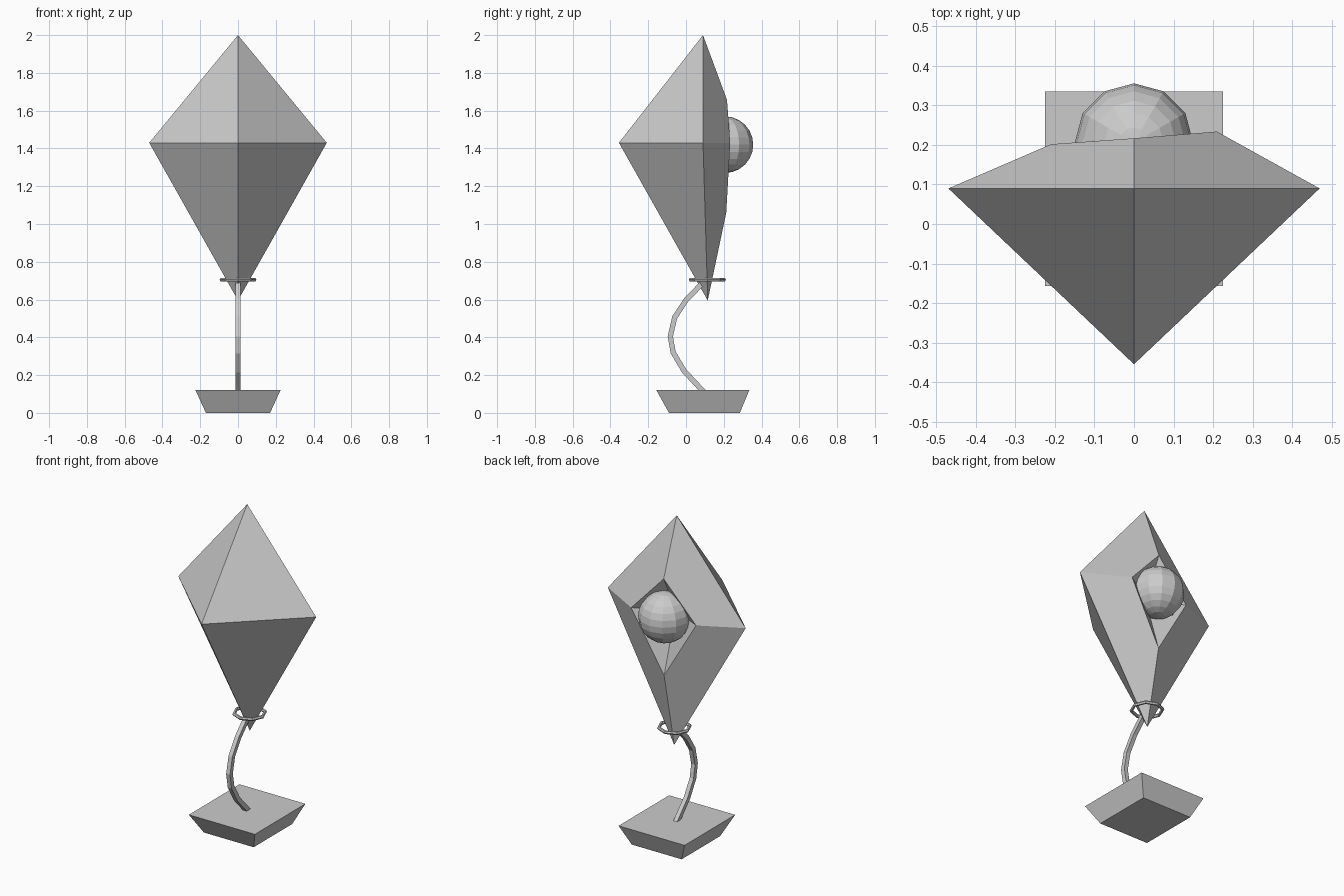
import bpy, bmesh
from mathutils import Vector

cube = bpy.data.objects.get("Cube")
if cube:
    bpy.data.objects.remove(cube, do_unlink=True)

GREY = (0.6, 0.6, 0.6, 1.0)
grey = bpy.data.materials.new("light grey")
grey.use_nodes = True
grey.diffuse_color = GREY
grey.node_tree.nodes["Principled BSDF"].inputs["Base Color"].default_value = GREY


def finish(name, bm):
    """Turn a bmesh into a named flat-shaded object."""
    bmesh.ops.recalc_face_normals(bm, faces=bm.faces)
    mesh = bpy.data.meshes.new(name)
    bm.to_mesh(mesh)
    bm.free()
    mesh.materials.append(grey)
    obj = bpy.data.objects.new(name, mesh)
    bpy.context.collection.objects.link(obj)
    return obj


def loft(name, loops, caps=True, closed=False):
    """Join a row of equal-sized point loops with quads."""
    bm = bmesh.new()
    rows = [[bm.verts.new(p) for p in loop] for loop in loops]
    pairs = list(zip(rows, rows[1:]))
    if closed:
        pairs.append((rows[-1], rows[0]))
    for a, b in pairs:
        for i in range(len(a)):
            j = (i + 1) % len(a)
            bm.faces.new((a[i], a[j], b[j], b[i]))
    if caps and not closed:
        bm.faces.new(rows[0])
        bm.faces.new(rows[-1])
    return finish(name, bm)


def rectangle(hx, y0, y1, z):
    return [(-hx, y0, z), (hx, y0, z), (hx, y1, z), (-hx, y1, z)]


# Flared base block
loft("base", [rectangle(0.17, -0.09, 0.285, 0), rectangle(0.225, -0.157, 0.335, 0.12)])

# Bent square stem
path = [Vector((0, y, z)) for y, z in (
    (0.095, 0.11), (-0.01, 0.222), (-0.068, 0.32), (-0.083, 0.405),
    (-0.06, 0.505), (0.0, 0.597), (0.085, 0.685))]
loops = []
for i, p in enumerate(path):
    along = (path[min(i + 1, len(path) - 1)] - path[max(i - 1, 0)]).normalized()
    side = Vector((0.013, 0, 0))
    out = along.cross(Vector((1, 0, 0))) * 0.014
    loops.append([p - side - out, p + side - out, p + side + out, p - side + out])
loft("stem", loops)

# Thin collar ring around the lower tip
bpy.ops.mesh.primitive_torus_add(major_segments=8, minor_segments=6, major_radius=0.088,
                                 minor_radius=0.01, location=(0, 0.113, 0.705))
ring = bpy.context.object
ring.name = "collar_ring"
ring.data.materials.append(grey)

# Faceted head: pointed front, sloped back, hollow pocket
bm = bmesh.new()
front = bm.verts.new((0, -0.355, 1.43))
pocket = bm.verts.new((0, 0.1, 1.42))
outer = [bm.verts.new(p) for p in (
    (0, 0.09, 2.0), (0.47, 0.09, 1.43), (0, 0.115, 0.595), (-0.47, 0.09, 1.43))]
rim = [bm.verts.new(p) for p in (
    (0, 0.217, 1.657), (0.21, 0.234, 1.43), (0, 0.213, 1.06), (-0.21, 0.202, 1.42))]
for i in range(4):
    j = (i + 1) % 4
    bm.faces.new((front, outer[i], outer[j]))
    bm.faces.new((outer[i], outer[j], rim[j], rim[i]))
    bm.faces.new((rim[i], rim[j], pocket))
finish("head", bm)

# Ball set in the pocket
bpy.ops.mesh.primitive_uv_sphere_add(segments=12, ring_count=12, radius=0.15,
                                     location=(0, 0.206, 1.42))
ball = bpy.context.object
ball.name = "ball"
ball.data.materials.append(grey)
